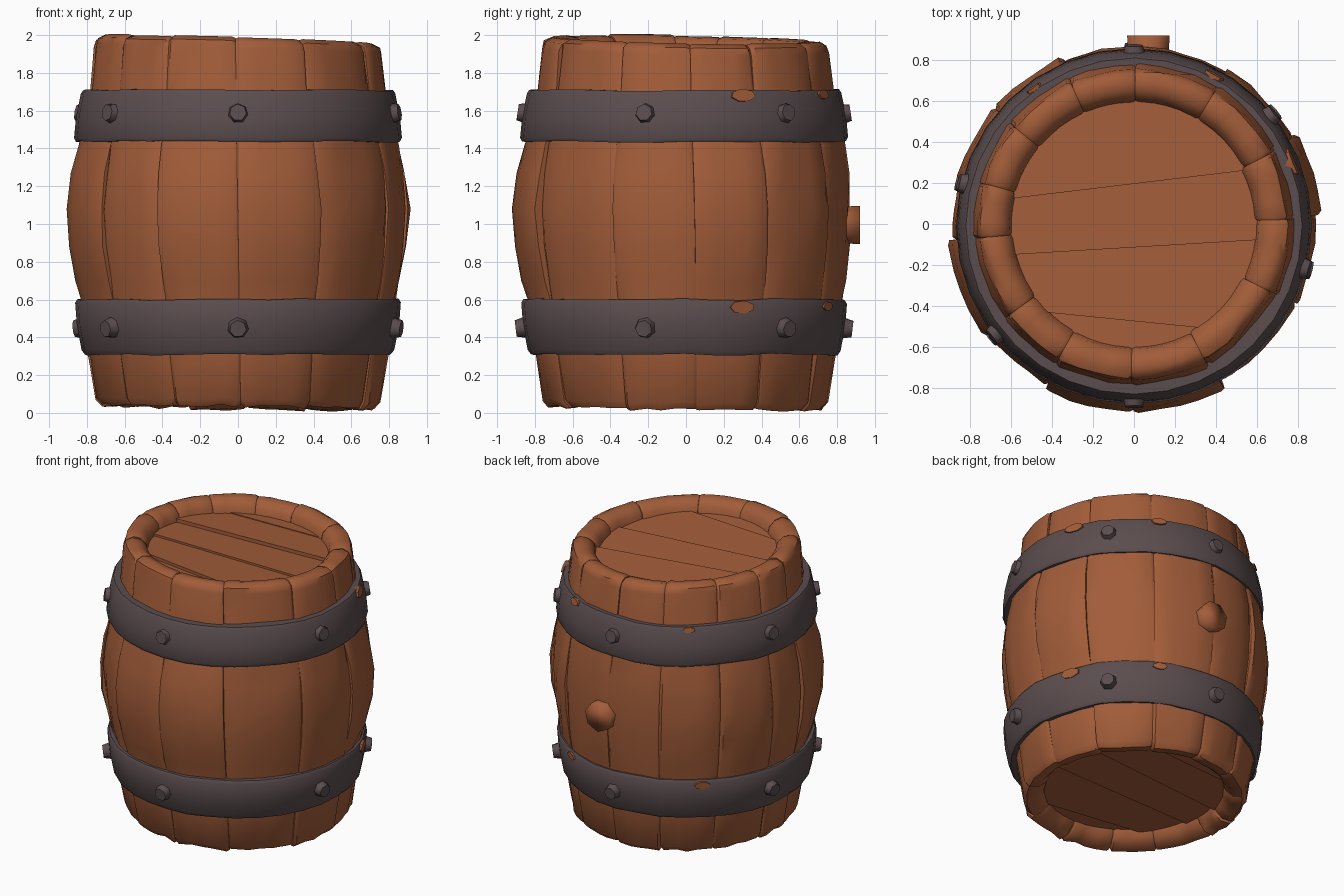
import bpy, bmesh, math, random
from mathutils import Vector, Matrix

if "Cube" in bpy.data.objects:
    bpy.data.objects.remove(bpy.data.objects["Cube"])

random.seed(4)


def material(name, rgb):
    m = bpy.data.materials.new(name)
    m.diffuse_color = (*rgb, 1)
    m.use_nodes = True
    m.node_tree.nodes["Principled BSDF"].inputs["Base Color"].default_value = m.diffuse_color
    return m


WOOD = material("brown_wood", (0.36, 0.108, 0.041))
IRON = material("dark_iron", (0.105, 0.074, 0.077))


def finish(bm, name, mat, angle=35):
    bmesh.ops.recalc_face_normals(bm, faces=bm.faces)
    me = bpy.data.meshes.new(name)
    bm.to_mesh(me)
    bm.free()
    ob = bpy.data.objects.new(name, me)
    bpy.context.collection.objects.link(ob)
    me.materials.append(mat)
    bpy.ops.object.select_all(action='DESELECT')
    ob.select_set(True)
    bpy.context.view_layer.objects.active = ob
    bpy.ops.object.shade_smooth_by_angle(angle=math.radians(angle))
    return ob


def polar(r, deg, z, y0=0.0):
    # angle 0 is the front (-y), 90 is the right (+x)
    t = math.radians(deg)
    return Vector((r * math.sin(t), y0 - r * math.cos(t), z))


def end_tilt(p):
    # rim and lid lean slightly down toward the back right
    return -0.03 * p.x - 0.02 * p.y


# --- staves: closed cross-section (radius, height), swept over an angle ---
OUTER = [(0.715, 0.03), (0.745, 0.065), (0.785, 0.31), (0.825, 0.6), (0.842, 0.7),
         (0.865, 0.88), (0.875, 1.08), (0.86, 1.27), (0.835, 1.42), (0.825, 1.47),
         (0.775, 1.7), (0.752, 1.92), (0.74, 1.957), (0.7, 1.978)]
INNER = [(0.645, 1.968), (0.605, 1.93), (0.59, 1.86), (0.58, 1.7), (0.57, 0.3),
         (0.58, 0.15), (0.605, 0.08), (0.65, 0.037)]
LOOP = OUTER + INNER
EDGES = [0, 29, 64, 93, 119, 149, 178, 203, 230, 256, 275, 307, 332, 360]
BULGE = [.032, .005, .005, .035, 0, -.012, -.012, .006, .008, 0, .035, .008, .032]
COLS = [0, .05, .3, .5, .7, .95, 1]
LEAN = [random.uniform(-2, 2) for _ in EDGES]
LEAN[-1] = LEAN[0]

bm = bmesh.new()
for i, bulge in enumerate(BULGE):
    a, b = EDGES[i], EDGES[i + 1]
    top_shift = random.uniform(-0.006, 0.005)
    out = random.uniform(-0.006, 0.006)
    cols = []
    for u in COLS:
        edge = u in (0, 1)
        chip = random.uniform(-0.012, 0.006)
        ring = []
        for k, (r, z) in enumerate(LOOP):
            t0, t1 = a + LEAN[i] * (z - 1), b + LEAN[i + 1] * (z - 1)
            t = t0 + (t1 - t0) * u
            half = math.radians(t1 - t0) / 2
            flat = math.cos(half * 0.6) / math.cos(math.radians(t - (t0 + t1) / 2) * 0.6)
            if k < len(OUTER):
                w = max(0, math.sin(math.pi * (z - 0.55) / 0.95)) if 0.55 < z < 1.5 else 0
                r = r * (0.4 + 0.6 * flat) * 1.008 + bulge * w + out - (0.009 if edge else 0)
                r += random.uniform(-0.006, 0.006)
            else:
                r += out + (0.005 if edge else 0)
            if z > 1.84:
                z += top_shift + end_tilt(polar(r, t, z)) - (0.007 if edge else 0)
            elif z < 0.1:
                z += chip + 0.6 * end_tilt(polar(r, t, z)) + (0.008 if edge else 0)
            ring.append(bm.verts.new(polar(r, t, z)))
        cols.append(ring)
    n = len(LOOP)
    for c0, c1 in zip(cols, cols[1:]):
        for k in range(n):
            bm.faces.new((c0[k], c0[(k + 1) % n], c1[(k + 1) % n], c1[k]))
    bm.faces.new(cols[0])
    bm.faces.new(cols[-1])
finish(bm, "staves", WOOD, 42)

# --- lid planks: a disc cut by slanted lines, each plank slightly tipped ---
CUTS = [(-0.47, -0.1), (-0.11, 0.06), (0.2, 0.12), (0.5, 0.1)]


def lid(name, z, up):
    bm = bmesh.new()
    for i in range(len(CUTS) + 1):
        part = bmesh.new()
        bmesh.ops.create_circle(part, cap_ends=True, radius=0.62, segments=32)
        for j, sign in ((i - 1, 1), (i, -1)):
            if 0 <= j < len(CUTS):
                y, s = CUTS[j]
                # neighbours overlap a little so no gap shows
                bmesh.ops.bisect_plane(part, geom=part.verts[:] + part.edges[:] + part.faces[:],
                                       plane_co=(0, y - 0.004 * sign, 0),
                                       plane_no=(s * sign, -sign, 0), clear_outer=True)
        mid = sum(v.co.y for v in part.verts) / len(part.verts)
        for v in part.verts:
            v.co.z = z + end_tilt(v.co) + up * (0.006 * (i % 2) - 0.06 * (v.co.y - mid))
        ext = bmesh.ops.extrude_face_region(part, geom=part.faces[:])
        for v in ext["geom"]:
            if isinstance(v, bmesh.types.BMVert):
                v.co.z -= 0.07 * up
        me = bpy.data.meshes.new("tmp")
        part.to_mesh(me)
        part.free()
        bm.from_mesh(me)
        bpy.data.meshes.remove(me)
    return finish(bm, name, WOOD, 30)


lid("top_lid", 1.882, 1)
lid("bottom_lid", 0.11, -1)

# --- iron bands: revolved profiles ---
LOWER = [(0.74, 0.31), (0.812, 0.308), (0.828, 0.33), (0.853, 0.46), (0.862, 0.58),
         (0.85, 0.6), (0.76, 0.6)]
UPPER = [(0.76, 1.435), (0.858, 1.435), (0.868, 1.455), (0.857, 1.57), (0.832, 1.69),
         (0.82, 1.708), (0.74, 1.708)]


def band(name, prof, seg=32):
    bm = bmesh.new()
    rings = []
    for s in range(seg):
        dz = random.uniform(-0.006, 0.006)
        rings.append([bm.verts.new(polar(r, 360 * s / seg, z + dz, -0.01)) for r, z in prof])
    n = len(prof)
    for s in range(seg):
        p, q = rings[s], rings[(s + 1) % seg]
        for k in range(n):
            bm.faces.new((p[k], p[(k + 1) % n], q[(k + 1) % n], q[k]))
    return finish(bm, name, IRON, 50)


band("lower_band", LOWER)
band("upper_band", UPPER)


def stud(bm, r, deg, z, r1, r2, depth, sides, slope=0.0, scale=(1, 1, 1), spin=0.0):
    # short prism pointing outward from the barrel wall
    n = Vector((math.sin(math.radians(deg)), -math.cos(math.radians(deg)), slope))
    mat = (Matrix.Translation(polar(r, deg, z, -0.01)) @ n.to_track_quat('Z', 'Y').to_matrix().to_4x4()
           @ Matrix.Diagonal((*scale, 1)) @ Matrix.Rotation(spin, 4, 'Z'))
    bmesh.ops.create_cone(bm, cap_ends=True, segments=sides, radius1=r1, radius2=r2,
                          depth=depth, matrix=mat)


# --- rivets on both bands ---
for name, z, slope, r in (("lower_rivets", 0.45, -0.12, 0.852), ("upper_rivets", 1.585, 0.15, 0.842)):
    bm = bmesh.new()
    for deg in (0, 76, 129, 180, 256, 308):
        stud(bm, r, deg, z, 0.065, 0.045, 0.08, 7, slope, spin=random.uniform(0, 1))
    finish(bm, name, IRON, 62)

# --- wood showing through worn spots at the upper edge of each band ---
bm = bmesh.new()
for deg, z, r, slope, size in ((112, 1.675, 0.837, 0.2, 1.2), (152, 1.68, 0.836, 0.2, 0.9),
                               (216, 1.685, 0.835, 0.2, 0.7), (111, 0.563, 0.862, -0.1, 1.2),
                               (152, 0.567, 0.862, -0.1, 0.85), (222, 0.567, 0.862, -0.1, 0.95)):
    stud(bm, r - 0.03, deg, z, 0.058 * size, 0.058 * size, 0.068, 7, slope,
         (1, 0.5, 1), random.uniform(0, 1))
finish(bm, "worn_spots", WOOD, 30)

# --- bung plug on the back ---
bm = bmesh.new()
bmesh.ops.create_cone(bm, cap_ends=True, segments=7, radius1=0.1, radius2=0.106, depth=0.16,
                      matrix=Matrix.Translation((0.07, 0.84, 1.0)) @ Matrix.Rotation(-math.pi / 2, 4, 'X'))
finish(bm, "bung_plug", WOOD, 95)
